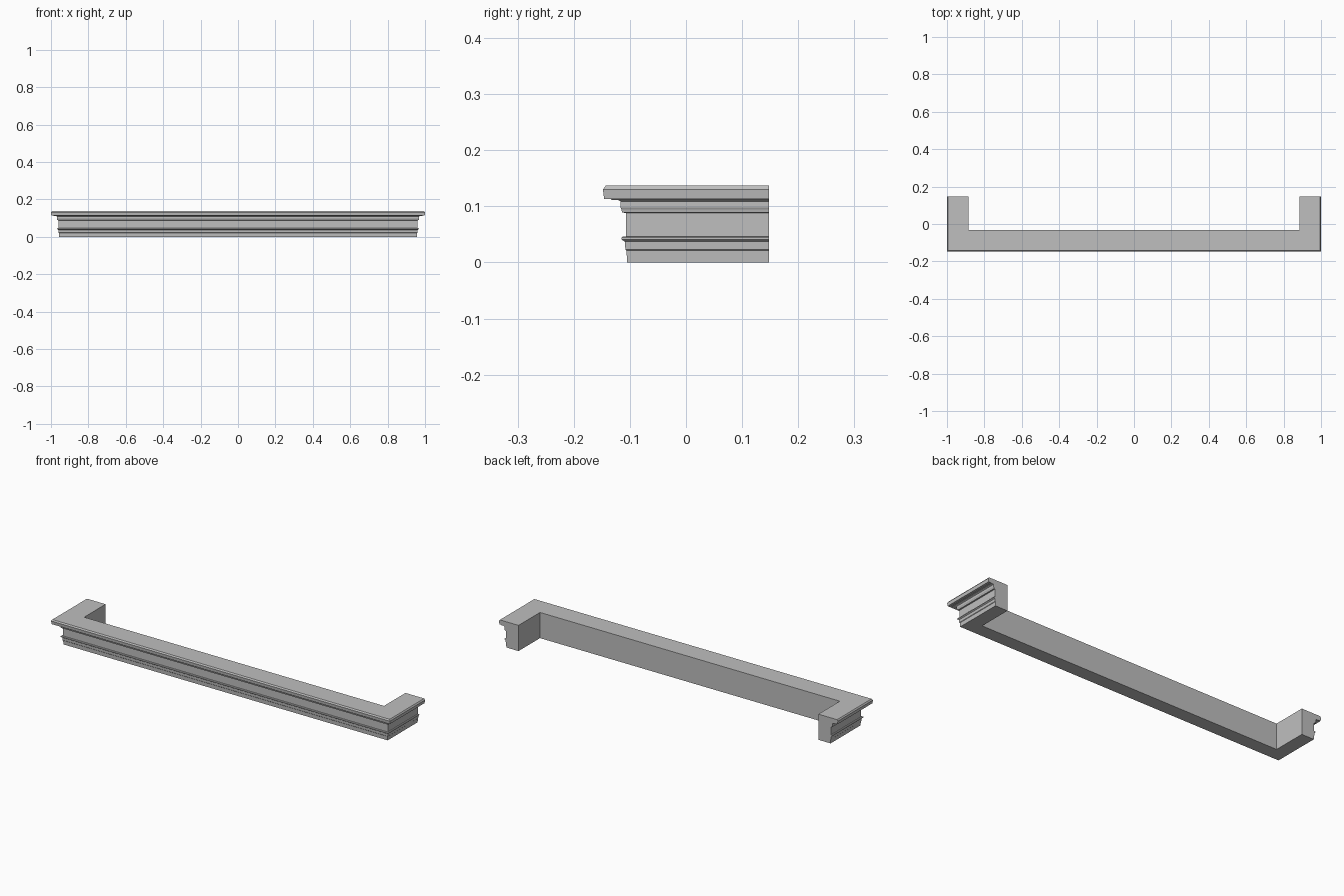
import bpy
import bmesh

cube = bpy.data.objects.get("Cube")
if cube:
    bpy.data.objects.remove(cube, do_unlink=True)

# One plain stone-grey material
stone = bpy.data.materials.new("plain grey")
stone.use_nodes = True
grey = (0.52, 0.52, 0.52, 1.0)
stone.diffuse_color = grey
stone.node_tree.nodes["Principled BSDF"].inputs["Base Color"].default_value = grey

INNER_X, INNER_Y, BACK_Y = 0.885, -0.033, 0.148

# Moulding cross-section: (distance out from the inner wall, height)
profile = [
    (0, 0), (0.072, 0),                                      # plinth
    (0.073, 0.021), (0.075, 0.023), (0.076, 0.037),          # lower fascia
    (0.079, 0.039), (0.082, 0.041), (0.082, 0.044), (0.080, 0.046),  # bead
    (0.074, 0.046), (0.074, 0.088),                          # frieze
    (0.081, 0.089), (0.082, 0.094), (0.084, 0.098), (0.084, 0.109),  # upper fascia
    (0.088, 0.111), (0.099, 0.111), (0.101, 0.113),          # soffit
    (0.113, 0.113), (0.115, 0.130), (0.110, 0.137), (0, 0.137),      # crown
]


def station(side, at_back):
    """Cross-section placed at a back end or at a mitred front corner."""
    return [(side * (INNER_X + out), BACK_Y if at_back else INNER_Y - out, z)
            for out, z in profile]


# Sweep the section round the three sides of the cornice
bm = bmesh.new()
rings = [[bm.verts.new(p) for p in station(side, back)]
         for side, back in ((-1, True), (-1, False), (1, False), (1, True))]
for a, b in zip(rings, rings[1:]):
    for i in range(len(profile)):
        j = (i + 1) % len(profile)
        bm.faces.new((a[i], a[j], b[j], b[i]))

# Flat end caps
bm.faces.new(rings[0])
bm.faces.new(rings[-1])
bmesh.ops.recalc_face_normals(bm, faces=bm.faces)

mesh = bpy.data.meshes.new("cornice")
bm.to_mesh(mesh)
bm.free()
mesh.materials.append(stone)
cornice = bpy.data.objects.new("cornice", mesh)
bpy.context.collection.objects.link(cornice)
